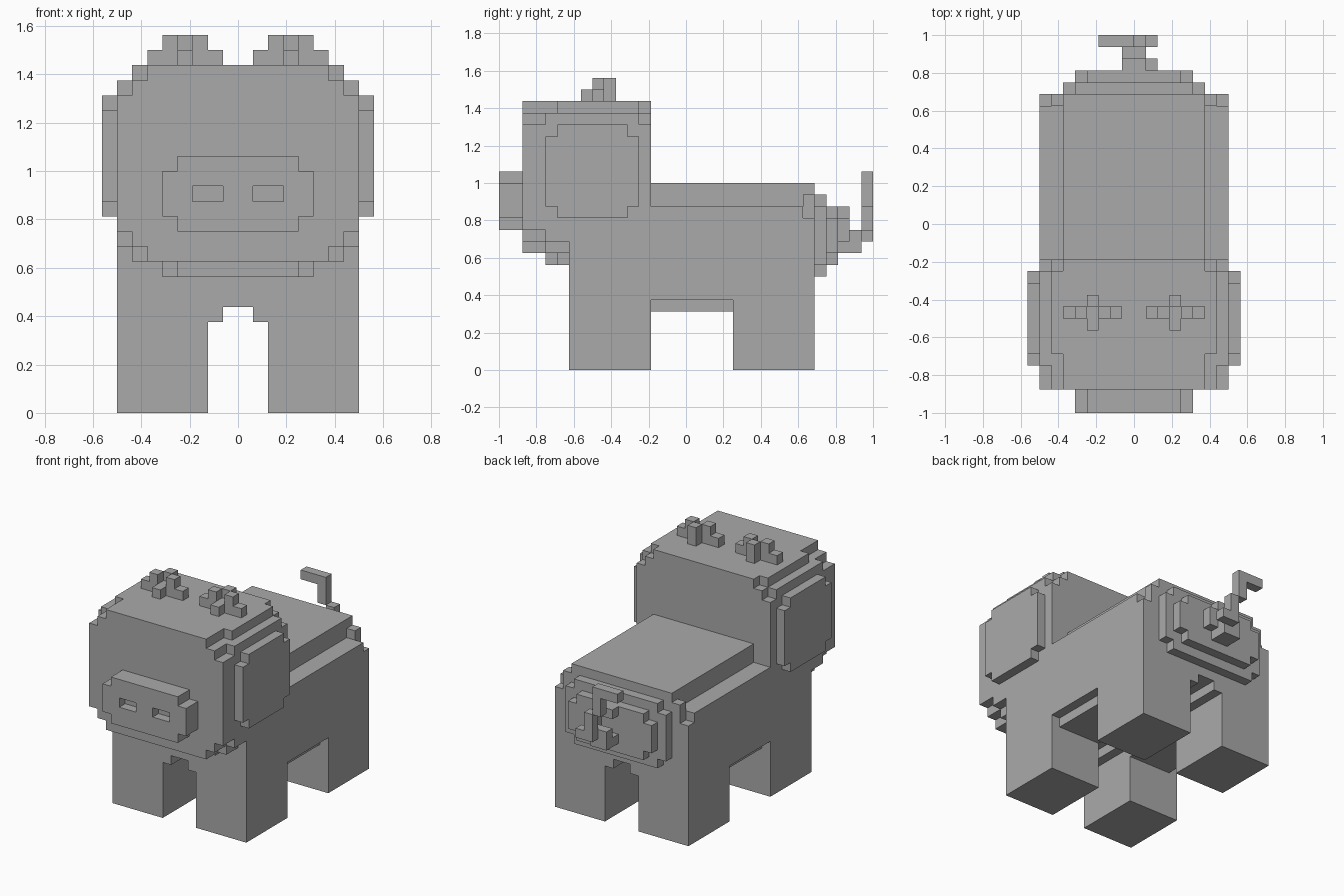
import bpy, bmesh, math
from mathutils import Vector

cube = bpy.data.objects.get("Cube")
if cube:
    bpy.data.objects.remove(cube, do_unlink=True)

UNIT = 1 / 16
grid = {}          # cell -> part name


def cells(x, y, z):
    return [(i, j, k) for i in range(*x) for j in range(*y) for k in range(*z)]


def mirrored(x):
    return [x, (-x[1], -x[0])]


def add(part, x, y, z):
    for c in cells(x, y, z):
        grid.setdefault(c, part)


def add_centred(part, half, y, z):
    add(part, (-half, half), y, z)


def add_pair(part, x, y, z):
    for side, span in zip(("left", "right"), mirrored(x)):
        add(side + "_" + part, span, y, z)


def cut_pair(x, y, z):
    for span in mirrored(x):
        for c in cells(span, y, z):
            grid.pop(c, None)


# Head with stepped top edges
FRONT, BACK = -14, -3
add_centred("head", 8, (FRONT, BACK), (12, 22))
add_centred("head", 7, (FRONT, BACK), (22, 23))
cut_pair((7, 8), (FRONT, -12), (21, 22))
cut_pair((7, 8), (-4, BACK), (21, 22))
cut_pair((6, 7), (FRONT, -11), (22, 23))
cut_pair((6, 7), (-4, BACK), (22, 23))

# Stepped chin
for half, y0, z in [(7, FRONT, 11), (8, -12, 11), (6, FRONT, 10),
                    (7, -12, 10), (4, -12, 9), (5, -11, 9)]:
    add_centred("chin", half, (y0, -10), (z, z + 1))

# Snout with sunken nostrils
add_centred("snout", 5, (-16, FRONT), (13, 16))
add_centred("snout", 4, (-16, FRONT), (12, 17))
cut_pair((1, 3), (-16, -15), (14, 15))

# Flat side ears
add_pair("ear", (8, 9), (-11, -5), (13, 21))
add_pair("ear", (8, 9), (-12, -4), (14, 20))

# Crossed tufts on top of the head
add_pair("tuft", (1, 6), (-8, -7), (23, 24))
for x in (2, 4):
    add_pair("tuft", (x, x + 1), (-8, -7), (24, 25))
add_pair("tuft", (3, 4), (-9, -8), (23, 24))
add_pair("tuft", (3, 4), (-7, -6), (23, 25))

# Legs
add_pair("front_leg", (2, 8), (-10, -3), (0, 6))
add_pair("back_leg", (2, 8), (4, 11), (0, 6))

# Body with raised back and arched belly
add_centred("body", 8, (-10, 11), (6, 14))
add_centred("body", 6, (-3, 11), (14, 16))
add_pair("belly_ridge", (2, 7), (-3, 4), (5, 6))
for c in cells((-1, 1), (-10, 11), (6, 7)):
    grid.pop(c, None)
cut_pair((7, 8), (10, 11), (13, 14))
add_pair("shoulder_step", (6, 7), (10, 11), (14, 15))

# Layered rump
for half, y, z in [(6, 11, (9, 14)), (5, 11, (8, 15)),
                   (5, 12, (10, 13)), (4, 12, (9, 14))]:
    add_centred("rump", half, (y, y + 1), z)

# Curled tail
for x, y, z in [((-1, 1), 13, (13, 14)), ((1, 2), 13, (11, 13)),
                ((-1, 1), 13, (10, 11)), ((-1, 1), 14, (10, 12)),
                ((0, 2), 15, (11, 12)), ((0, 1), 15, (12, 14)),
                ((-1, 0), 15, (14, 16)), ((-3, 0), 15, (16, 17))]:
    add("tail", x, (y, y + 1), z)

# Single plain colour
grey = bpy.data.materials.new("plain_grey")
grey.use_nodes = True
colour = (0.4, 0.4, 0.4, 1)
grey.diffuse_color = colour
grey.node_tree.nodes["Principled BSDF"].inputs["Base Color"].default_value = colour


def build(part):
    """Skin the outer faces of one part and merge flat areas."""
    bm = bmesh.new()
    verts = {}

    def vert(p):
        key = tuple(round(v) for v in p)
        if key not in verts:
            verts[key] = bm.verts.new(Vector(key) * UNIT)
        return verts[key]

    for cell in [c for c, name in grid.items() if name == part]:
        centre = Vector(cell) + Vector((0.5, 0.5, 0.5))
        for axis in range(3):
            for sign in (-1, 1):
                n = Vector((0, 0, 0))
                n[axis] = sign
                if tuple(round(v) for v in Vector(cell) + n) in grid:
                    continue
                u = Vector((0, 0, 0))
                u[(axis + 1) % 3] = 1
                w = n.cross(u)
                corners = [(-1, -1), (1, -1), (1, 1), (-1, 1)]
                bm.faces.new([vert(centre + (n + u * a + w * b) / 2)
                              for a, b in corners])
    bmesh.ops.dissolve_limit(bm, angle_limit=math.radians(1),
                             verts=bm.verts[:], edges=bm.edges[:])
    mesh = bpy.data.meshes.new(part)
    bm.to_mesh(mesh)
    bm.free()
    mesh.materials.append(grey)
    bpy.context.collection.objects.link(bpy.data.objects.new(part, mesh))


for part in sorted(set(grid.values())):
    build(part)
